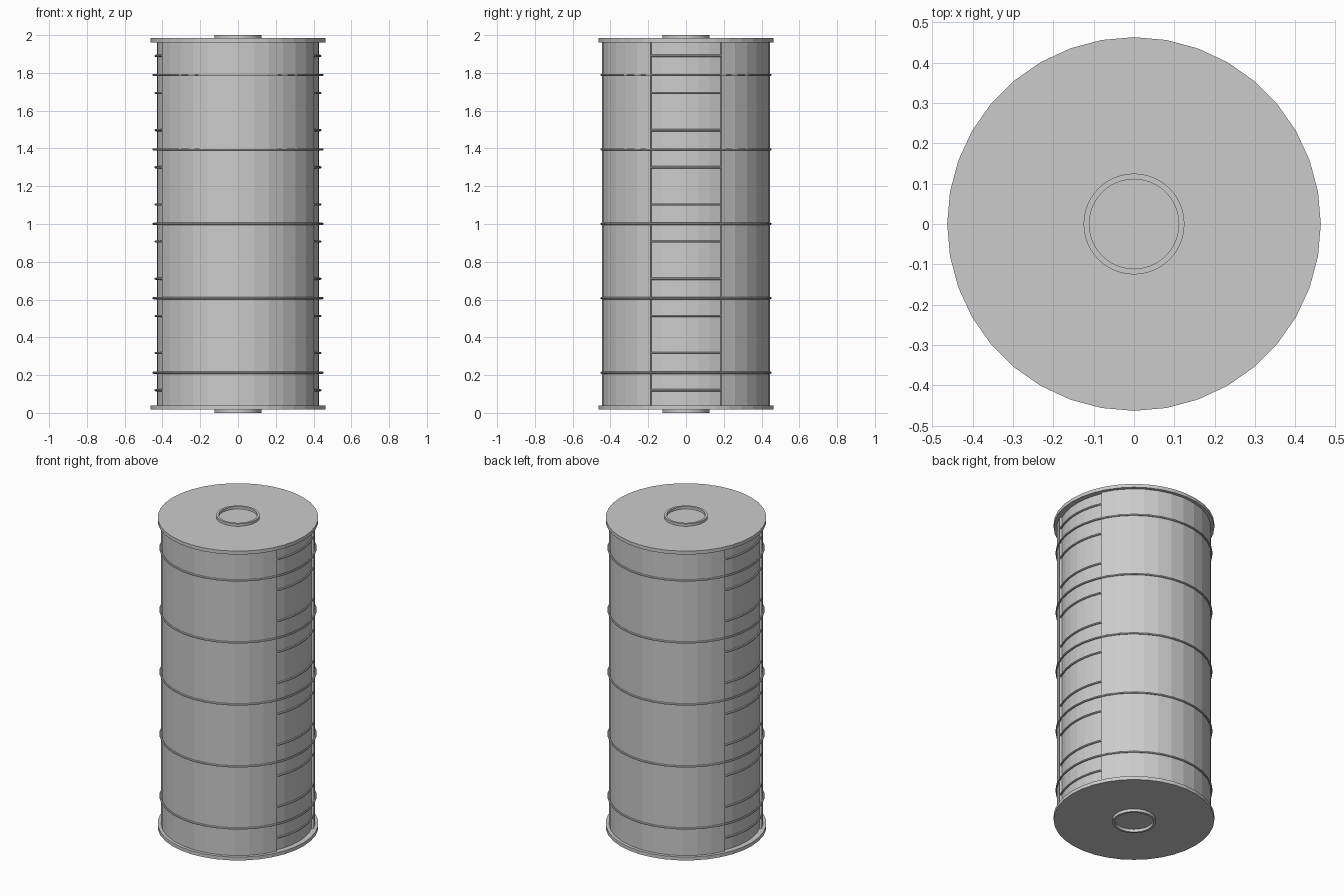
import bpy, bmesh
from math import sin, cos, radians, pi

if "Cube" in bpy.data.objects:
    bpy.data.objects.remove(bpy.data.objects["Cube"])


def finish(bm, name):
    bmesh.ops.recalc_face_normals(bm, faces=bm.faces)
    mesh = bpy.data.meshes.new(name)
    bm.to_mesh(mesh)
    bm.free()
    obj = bpy.data.objects.new(name, mesh)
    bpy.context.collection.objects.link(obj)
    return obj


def arc(radius, start, end, segments):
    step = (end - start) / segments
    return [(radius * cos(radians(start + i * step)), radius * sin(radians(start + i * step)))
            for i in range(segments + 1)]


def prism(name, outline, z0, z1):
    bm = bmesh.new()
    low = [bm.verts.new((x, y, z0)) for x, y in outline]
    high = [bm.verts.new((x, y, z1)) for x, y in outline]
    bm.faces.new(low)
    bm.faces.new(high)
    for i in range(len(low)):
        j = (i + 1) % len(low)
        bm.faces.new((low[i], low[j], high[j], high[i]))
    return finish(bm, name)


def sweep(name, section, start, end, segments):
    """Sweep a closed (radius, z) section around the z axis."""
    closed = end - start >= 360
    bm = bmesh.new()
    count = segments if closed else segments + 1
    rings = []
    for i in range(count):
        a = radians(start + (end - start) * i / segments)
        rings.append([bm.verts.new((r * cos(a), r * sin(a), z)) for r, z in section])
    for i in range(segments):
        a, b = rings[i], rings[(i + 1) % count]
        for k in range(len(section)):
            m = (k + 1) % len(section)
            bm.faces.new((a[k], a[m], b[m], b[k]))
    if not closed:
        bm.faces.new(rings[0])
        bm.faces.new(rings[-1])
    return finish(bm, name)


def round_section(radius, z, thick, sides=8):
    return [(radius + thick * cos(2 * pi * k / sides), z + thick * sin(2 * pi * k / sides))
            for k in range(sides)]


# Drum body: two outer shells with a recessed panel on each side
outline = []
for turn in (0, 180):
    outline += arc(0.430, turn - 25, turn + 25, 6)
    outline += arc(0.444, turn + 25, turn + 155, 12)
prism("drum_body", outline, 0.035, 1.97)

# End flanges and hub rings
for label, z0, z1, h0, h1 in (("bottom", 0.018, 0.04, 0.0, 0.02), ("top", 1.962, 1.984, 1.982, 2.0)):
    prism(label + "_flange", arc(0.463, 0, 350, 35), z0, z1)
    sweep(label + "_hub_ring", [(0.111, h0), (0.125, h0), (0.125, h1), (0.111, h1)], 0, 360, 48)

# Hoops around the whole drum
for i in range(5):
    sweep(f"hoop_{i + 1}", round_section(0.447, 0.213 + i * 0.394, 0.006), 0, 360, 36)

# Rungs across both recessed panels
for side, turn in (("right", 0), ("left", 180)):
    for i in range(10):
        sweep(f"{side}_rung_{i + 1}", round_section(0.436, 0.12 + i * 0.1967, 0.006),
              turn - 25, turn + 25, 12)
